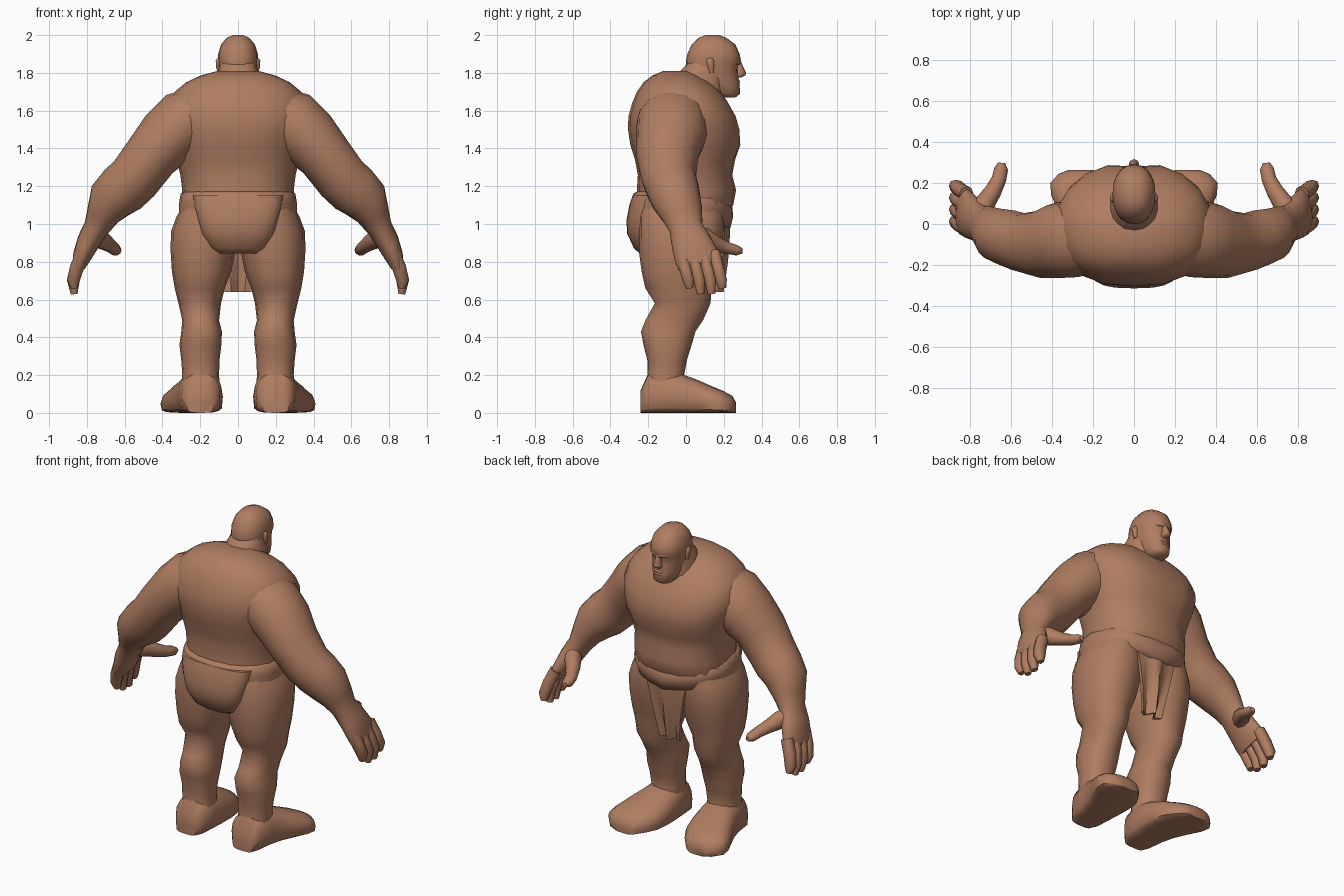
import bpy, bmesh, math
from mathutils import Vector

skin = bpy.data.materials.new("brown skin")
skin.diffuse_color = (0.43, 0.205, 0.12, 1)


def sp(v, p):
    return math.copysign(abs(v) ** p, v)


def loft(name, rings, mirror=False, angle=60):
    """Skin a list of equal-length vertex loops and close both ends."""
    bm = bmesh.new()
    loops = [[bm.verts.new(p) for p in r] for r in rings]
    n = len(loops[0])
    for a, b in zip(loops, loops[1:]):
        for i in range(n):
            j = (i + 1) % n
            bm.faces.new((a[i], a[j], b[j], b[i]))
    bm.faces.new(loops[0][::-1])
    bm.faces.new(loops[-1])
    bmesh.ops.recalc_face_normals(bm, faces=bm.faces)
    me = bpy.data.meshes.new(name)
    bm.to_mesh(me)
    bm.free()
    me.materials.append(skin)
    ob = bpy.data.objects.new(name, me)
    bpy.context.collection.objects.link(ob)
    if mirror:
        ob.modifiers.new("mirror", "MIRROR").use_mirror_merge = False
    bpy.context.view_layer.objects.active = ob
    ob.select_set(True)
    bpy.ops.object.shade_smooth_by_angle(angle=math.radians(angle))
    ob.select_set(False)
    return ob


def level(z, hw, y0, y1, cx=0.0, p=0.85, n=20):
    """Horizontal rounded ring at height z."""
    ring = []
    for i in range(n):
        a = 2 * math.pi * i / n
        ring.append(Vector((cx + hw * sp(math.cos(a), p),
                            (y0 + y1) / 2 + (y1 - y0) / 2 * sp(math.sin(a), p), z)))
    return ring


def tube(path, ref=(0, 1, 0), n=14, p=1.0):
    """Rings across a path of (centre, half size across, half size along ref)."""
    pts = [Vector(q[0]) for q in path]
    rings = []
    for i, (c, a, b) in enumerate(path):
        t = (pts[min(i + 1, len(pts) - 1)] - pts[max(i - 1, 0)]).normalized()
        v = t.cross(Vector(ref)).normalized()
        u = v.cross(t)
        rings.append([pts[i] + v * a * sp(math.cos(k), p) + u * b * sp(math.sin(k), p)
                      for k in (2 * math.pi * j / n for j in range(n))])
    return rings


# Torso with a chest crease down the middle
torso = [level(*r) for r in (
    (1.02, .29, -.25, .20), (1.10, .30, -.26, .25), (1.18, .295, -.26, .265),
    (1.26, .305, -.255, .245), (1.34, .325, -.27, .26), (1.42, .345, -.295, .30),
    (1.50, .37, -.307, .295), (1.57, .385, -.305, .275), (1.64, .37, -.285, .235),
    (1.70, .335, -.26, .185), (1.75, .275, -.225, .13), (1.785, .20, -.18, .07),
    (1.81, .11, -.12, .02))]
for ring in torso:
    if 1.38 < ring[0].z < 1.68:
        ring[5].y -= 0.018
loft("torso", torso)

# Neck and head
loft("neck", [level(*r, n=16) for r in (
    (1.58, .16, -.12, .20), (1.70, .13, -.08, .20), (1.78, .115, -.06, .21),
    (1.83, .10, -.01, .21), (1.87, .09, .02, .20))])
loft("head", [level(*r, p=.9, n=20) for r in (
    (1.67, .045, .15, .262), (1.69, .065, .10, .287), (1.74, .085, .04, .283),
    (1.79, .096, .01, .276), (1.835, .102, .0, .274), (1.865, .105, .0, .291),
    (1.90, .105, .007, .284), (1.95, .09, .03, .262), (1.985, .06, .065, .215),
    (2.0, .028, .105, .175))])

# Face details
loft("nose", [level(*r, n=8) for r in (
    (1.775, .018, .26, .29), (1.787, .027, .25, .314), (1.80, .022, .25, .318),
    (1.86, .011, .26, .29))])
loft("brow", tube([((x, y, z), s, s * .8) for x, y, z, s in (
    (-.08, .225, 1.862, .009), (-.04, .272, 1.858, .014), (0, .285, 1.855, .011),
    (.04, .272, 1.858, .014), (.08, .225, 1.862, .009))], n=8))
for name, z, y in (("upper_lip", 1.752, .281), ("lower_lip", 1.735, .279)):
    loft(name, tube([((x, y + d, z), s, s) for x, d, s in (
        (-.045, -.024, .004), (-.02, -.002, .009), (.02, -.002, .009),
        (.045, -.024, .004))], n=8))
loft("eye", tube([((x, y, 1.834), s, s) for x, y, s in (
    (.022, .262, .004), (.04, .255, .012), (.058, .238, .005))], n=8), True)
loft("ear", [level(z, hw, y0, y1, .102, 1, 10) for z, hw, y0, y1 in (
    (1.80, .006, .125, .145), (1.83, .014, .115, .15), (1.865, .016, .105, .15),
    (1.878, .007, .115, .14))], True)

# Arm from shoulder to palm
loft("arm", tube([
    ((.20, -.07, 1.58), .15, .17), ((.28, -.07, 1.54), .175, .19),
    ((.37, -.08, 1.46), .165, .185), ((.46, -.10, 1.36), .145, .165),
    ((.55, -.09, 1.24), .14, .145), ((.61, -.07, 1.185), .14, .14),
    ((.675, -.05, 1.125), .125, .13), ((.715, -.02, 1.05), .09, .11),
    ((.75, .0, .98), .068, .09), ((.79, .025, .91), .062, .105),
    ((.825, .055, .83), .05, .118), ((.84, .068, .78), .035, .11)], n=16), True)

# Fingers and thumb
for i, (name, tip) in enumerate((("little_finger", .66), ("ring_finger", .63),
                                 ("middle_finger", .63), ("index_finger", .66))):
    y = -.025 + .058 * i
    loft(name, tube([((.82, y, .85), .036, .032), ((.853, y + .02, .77), .037, .032),
                     ((.872, y + .038, .70), .034, .03),
                     ((.868, y + .045, tip), .018, .02)], n=8, p=.8), True)
loft("thumb", tube([
    ((.79, .02, .94), .05, .06), ((.73, .10, .925), .05, .055),
    ((.69, .16, .895), .042, .04), ((.66, .22, .872), .036, .032),
    ((.65, .27, .86), .034, .028), ((.648, .298, .857), .018, .015)],
    ref=(0, 0, 1), n=10), True)

# Leg
loft("leg", [level(z, (x1 - x0) / 2, y0, y1, (x0 + x1) / 2, .9, 16)
             for z, x0, x1, y0, y1 in (
    (.10, .095, .30, -.22, .02), (.20, .10, .295, -.205, -.01),
    (.28, .098, .30, -.205, .005), (.36, .088, .31, -.225, .03),
    (.43, .085, .30, -.238, .05), (.49, .10, .295, -.215, .09),
    (.58, .09, .315, -.165, .13), (.66, .07, .335, -.215, .135),
    (.75, .035, .35, -.235, .16), (.86, .015, .357, -.25, .185),
    (.96, .005, .355, -.25, .20), (1.04, .01, .325, -.25, .20),
    (1.10, .04, .29, -.24, .19))], True)

# Foot, broad and splayed outwards with a flat sole
foot = []
for y, x0, x1, zt in ((-.24, .13, .27, .12), (-.20, .095, .30, .21),
                      (-.10, .085, .315, .23), (-.02, .08, .335, .205),
                      (.06, .082, .37, .175), (.14, .095, .405, .14),
                      (.20, .13, .41, .115), (.245, .17, .37, .09),
                      (.265, .20, .32, .055)):
    cx, hw = (x0 + x1) / 2, (x1 - x0) / 2
    ring = []
    for i in range(16):
        a = 2 * math.pi * i / 16
        c, s = math.cos(a), math.sin(a)
        z = zt * (.42 + .58 * sp(s, .9)) if s > 0 else zt * .42 * (1 - abs(s) ** .35)
        ring.append(Vector((cx + hw * sp(c, .6 if s < 0 else .85), y, max(z, 0))))
    foot.append(ring)
loft("foot", foot, True, 50)

# Belt, dipping at the front centre
belt = [level(*r, n=24) for r in (
    (1.04, .285, -.26, .20), (1.05, .312, -.285, .235), (1.11, .312, -.288, .25),
    (1.16, .304, -.28, .245), (1.172, .285, -.26, .23))]
for ring in belt:
    for v in ring:
        if v.y > 0:
            v.z -= .05 * max(0, 1 - abs(v.x) / .28) + .02
loft("belt", belt)

# Rear cloth, a rounded seat hanging under the belt
loft("rear_cloth", [level(*r, p=.7, n=20) for r in (
    (.845, .11, -.245, -.10), (.87, .15, -.275, -.10), (.95, .195, -.312, -.10),
    (1.02, .215, -.315, -.10), (1.10, .235, -.30, -.10), (1.15, .24, -.283, -.10))])

# Front loincloth with hanging folds
cloth = []
for z, hw, y in ((1.05, .15, .222), (.95, .125, .222), (.80, .095, .205), (.64, .07, .175)):
    fold = .018 * (1.08 - z) / .44 + .006
    xs = [-1 + i / 4 for i in range(9)]
    front = [Vector((hw * x, y + fold * math.cos(x * 2 * math.pi) - .03 * x * x, z)) for x in xs]
    back = [v - Vector((0, .02, 0)) for v in reversed(front)]
    cloth.append(front + back)
loft("front_loincloth", cloth)
